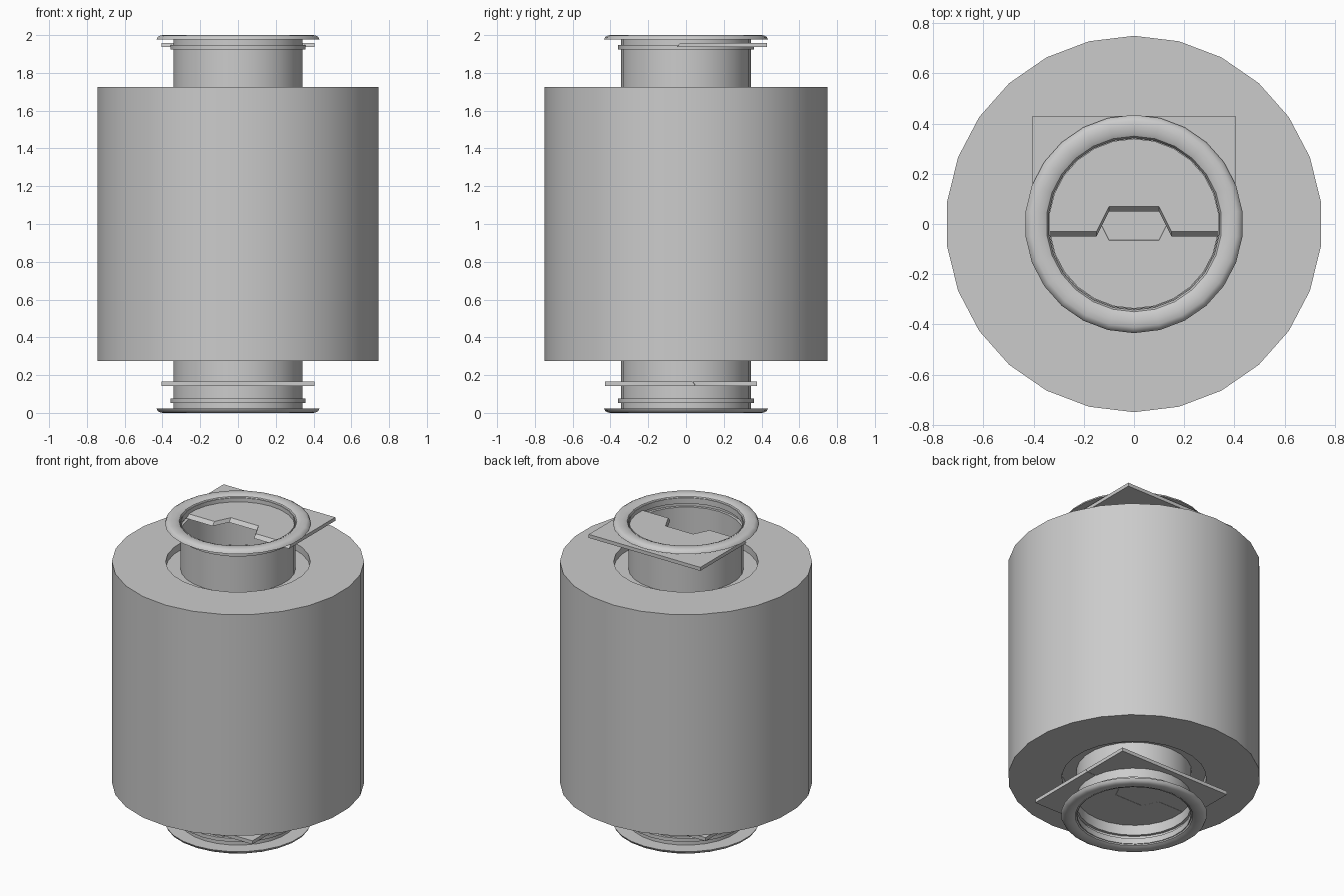
import bpy, bmesh
from math import pi, cos, sin, radians

cube = bpy.data.objects.get("Cube")
if cube:
    bpy.data.objects.remove(cube, do_unlink=True)

SIDES = 26

grey = bpy.data.materials.new("light_grey")
grey.use_nodes = True
grey.diffuse_color = (0.6, 0.6, 0.6, 1)
grey.node_tree.nodes["Principled BSDF"].inputs["Base Color"].default_value = (0.6, 0.6, 0.6, 1)


def finish(name, bm, smooth):
    bmesh.ops.recalc_face_normals(bm, faces=bm.faces)
    mesh = bpy.data.meshes.new(name)
    bm.to_mesh(mesh)
    bm.free()
    mesh.materials.append(grey)
    obj = bpy.data.objects.new(name, mesh)
    bpy.context.collection.objects.link(obj)
    if smooth:
        bpy.ops.object.select_all(action='DESELECT')
        obj.select_set(True)
        bpy.context.view_layer.objects.active = obj
        bpy.ops.object.shade_smooth_by_angle(angle=radians(35))
    return obj


def lathe(name, profile):
    """Revolve a closed (radius, height) profile around z."""
    bm = bmesh.new()
    rings = []
    for i in range(SIDES):
        a = pi / 2 + 2 * pi * i / SIDES
        rings.append([bm.verts.new((r * cos(a), r * sin(a), z)) for r, z in profile])
    n = len(profile)
    for i in range(SIDES):
        a, b = rings[i], rings[(i + 1) % SIDES]
        for j in range(n):
            k = (j + 1) % n
            bm.faces.new((a[j], b[j], b[k], a[k]))
    return finish(name, bm, True)


def gate(name, z, back, edge, step, slope):
    """Square plate from y = back to a stepped, slanted edge around y = edge."""
    w, h = 0.405, 0.023
    xs = [-w, -0.15, -0.1, 0.1, 0.15, w]
    ys = [edge, edge, edge + step, edge + step, edge, edge]
    bm = bmesh.new()
    loops = []
    for top in (0, 1):
        pts = [(x, y + slope * top) for x, y in zip(xs, ys)] + [(w, back), (-w, back)]
        loops.append([bm.verts.new((x, y, z + h * top)) for x, y in pts])
    low, high = loops
    bm.faces.new(low)
    bm.faces.new(high)
    for i in range(len(low)):
        j = (i + 1) % len(low)
        bm.faces.new((low[i], low[j], high[j], high[i]))
    return finish(name, bm, False)


def mirrored(half):
    """Complete a lower half profile with its copy about mid height."""
    return half + [(r, 2 - z) for r, z in reversed(half)]


# Outer drum with shallow recesses around the pipe
drum = [(0.335, 0.32), (0.43, 0.32), (0.43, 0.275), (0.75, 0.275)]
lathe("drum", mirrored(drum))

# Thin pipe with a raised bead near each end
R, BEAD, WALL = 0.343, 0.36, 0.005
outer = mirrored([(R, 0.015), (R, 0.052), (BEAD, 0.052), (BEAD, 0.075), (R, 0.075)])
lathe("pipe", outer + [(r - WALL, z) for r, z in reversed(outer)])

# Rounded end flanges
flange = [(0.343, 0.024), (0.35, 0.01), (0.368, 0.001), (0.39, 0.0),
          (0.412, 0.001), (0.428, 0.01), (0.435, 0.024)]
lathe("bottom_flange", flange)
lathe("top_flange", [(r, 2 - z) for r, z in flange])

# Sliding gates: one open above, an interlocking pair below
gate("upper_gate", 1.936, 0.43, -0.05, 0.1, 0.02)
gate("lower_front_gate", 0.142, -0.43, 0.05, -0.1, -0.015)
gate("lower_back_gate", 0.142, 0.376, 0.052, -0.1, -0.015)
